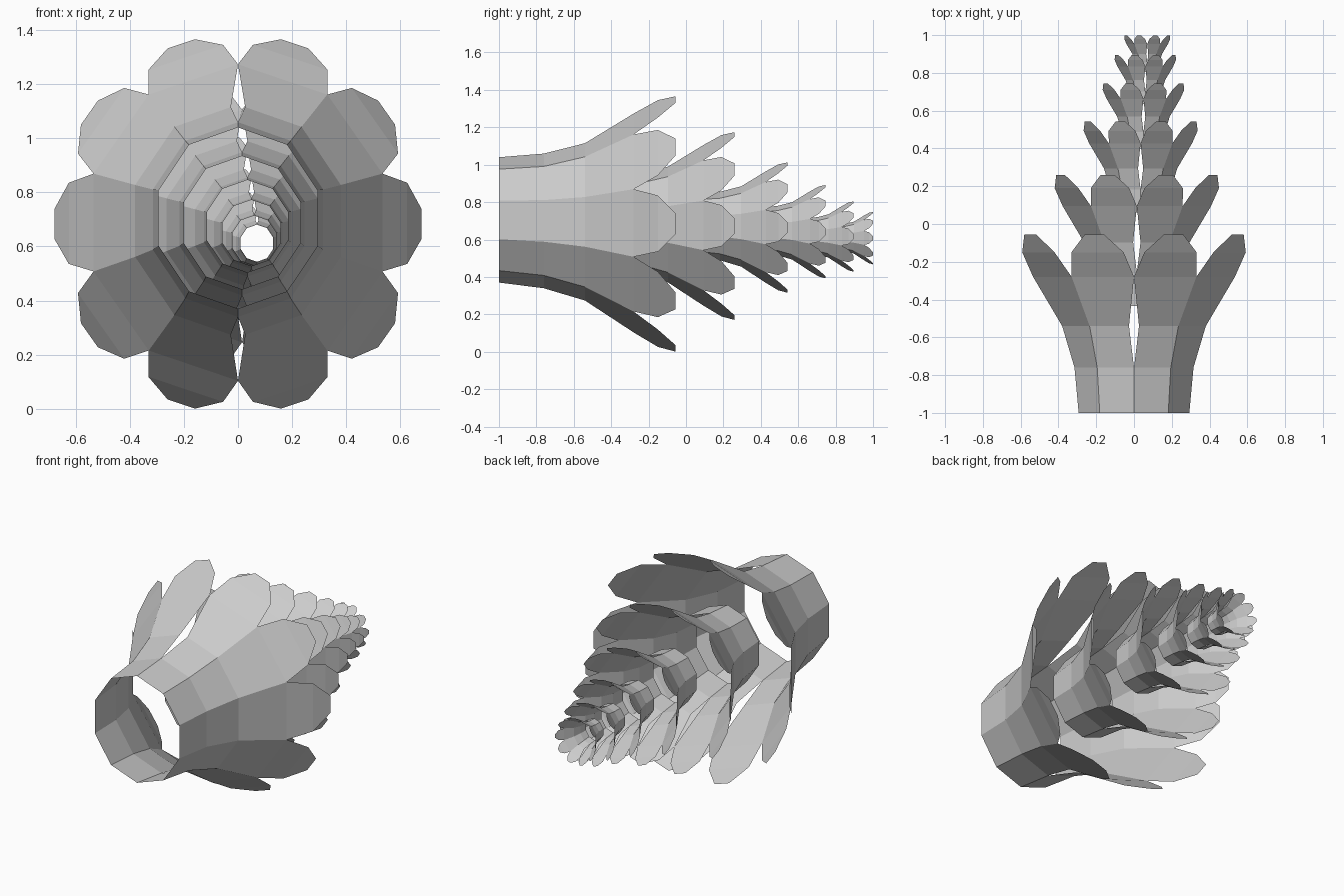
import bpy, bmesh
from math import sin, cos, pi
from mathutils import Vector

cube = bpy.data.objects.get("Cube")
if cube:
    bpy.data.objects.remove(cube, do_unlink=True)

# One plain material for every whorl
mat = bpy.data.materials.new("light_grey")
mat.use_nodes = True
grey = (0.6, 0.6, 0.6, 1)
mat.diffuse_color = grey
mat.node_tree.nodes["Principled BSDF"].inputs["Base Color"].default_value = grey

PETALS = 10
HALF = pi / PETALS
SLIT_ROW = 2

# Collar and flare rows: distance along axis, corner radius, x squash
FLARE = [(0, .335, .92), (.24, .36, .92), (.46, .43, .93), (.72, .585, .96)]
# Rounded tip rows: distance along axis, radius at petal middle, half width, x squash
TIP = [(.85, .645, .15, .97), (.945, .70, .055, .97)]

# Petal outline rows in one common form
ROWS = [(d, r * cos(HALF), r * sin(HALF), sx) for d, r, sx in FLARE] + TIP


def petal_point(angle, side, row, slit):
    """Point on the left (-1) or right (+1) edge of a petal."""
    d, flat, half, sx = ROWS[row]
    if slit and row == SLIT_ROW:
        half -= .03
    w = side * half
    x = flat * sin(angle) + w * cos(angle)
    z = flat * cos(angle) - w * sin(angle)
    return Vector((x * sx, d, z - .023 * d))


def make_whorl(name, scale, start, cx, cz):
    bm = bmesh.new()
    for k in range(PETALS):
        angle = (2 * k + 1) * HALF
        edges = []
        for side in (-1, 1):
            # Narrow slits open only along the top and bottom seams
            seam = (k + (side + 1) // 2) % (PETALS // 2) == 0
            edges.append([bm.verts.new(petal_point(angle, side, i, seam) * scale)
                          for i in range(len(ROWS))])
        left, right = edges
        for i in range(len(ROWS) - 1):
            bm.faces.new((left[i], right[i], right[i + 1], left[i + 1]))
    bmesh.ops.remove_doubles(bm, verts=bm.verts, dist=.0005)
    # Faces point away from the axis
    for f in bm.faces:
        c = f.calc_center_median()
        if f.normal.length == 0:
            f.normal_update()
        if f.normal.dot(Vector((c.x, 0, c.z))) < 0:
            f.normal_flip()
    mesh = bpy.data.meshes.new(name)
    bm.to_mesh(mesh)
    bm.free()
    mesh.materials.append(mat)
    ob = bpy.data.objects.new(name, mesh)
    ob.location = (cx, start, cz)
    bpy.context.collection.objects.link(ob)


# Nested whorls: scale, start along y, centre x, centre z
WHORLS = [
    (1, -1, 0, .705),
    (.735, -.435, .015, .688),
    (.51, .06, .035, .675),
    (.365, .40, .05, .65),
    (.275, .635, .06, .622),
    (.205, .805, .07, .612),
]
for n, spec in enumerate(WHORLS, 1):
    make_whorl(f"petal_whorl_{n}", *spec)
